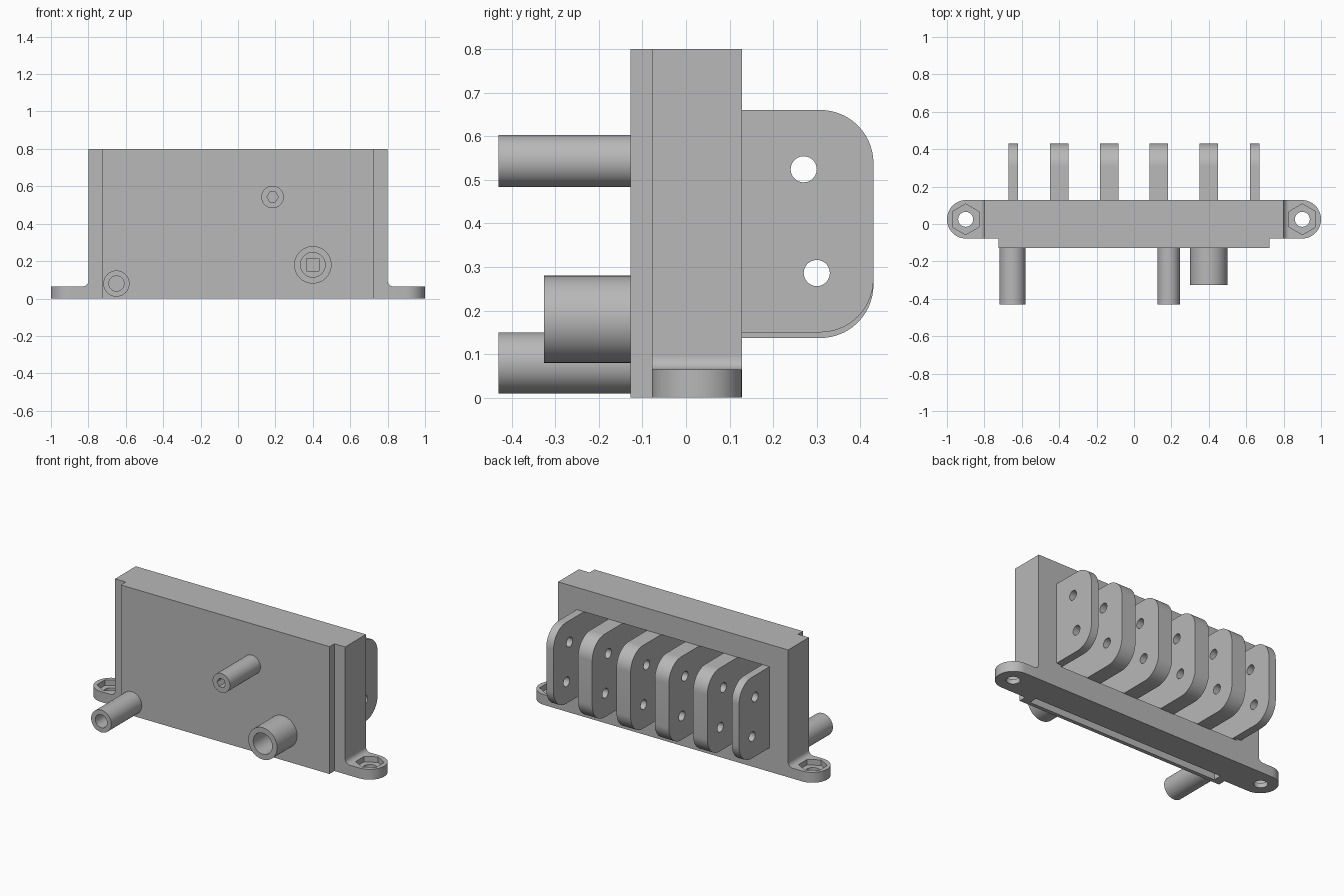
import bpy
import bmesh
from math import cos, sin, pi, radians

cube = bpy.data.objects.get("Cube")
if cube:
    bpy.data.objects.remove(cube, do_unlink=True)

grey = bpy.data.materials.new("plain_grey")
grey.use_nodes = True
grey.diffuse_color = (0.48, 0.48, 0.48, 1)
shader = next(n for n in grey.node_tree.nodes if n.type == "BSDF_PRINCIPLED")
shader.inputs["Base Color"].default_value = grey.diffuse_color
parts = []


def arc(cx, cy, r, start, end, steps):
    return [(cx + r * cos(radians(start + (end - start) * i / steps)),
             cy + r * sin(radians(start + (end - start) * i / steps)))
            for i in range(steps + 1)]


def ring(cx, cy, r, sides=40, turn=0):
    return arc(cx, cy, r, turn, turn + 360, sides)[:-1]


def rect(u0, u1, v0, v1):
    return [(u0, v0), (u1, v0), (u1, v1), (u0, v1)]


def prism(name, outline, axis, a, b):
    """Extrude a flat outline along one axis from a to b."""
    place = {"X": lambda u, v, w: (w, u, v),
             "Y": lambda u, v, w: (u, w, v),
             "Z": lambda u, v, w: (u, v, w)}[axis]
    bm = bmesh.new()
    low = [bm.verts.new(place(u, v, a)) for u, v in outline]
    high = [bm.verts.new(place(u, v, b)) for u, v in outline]
    bm.faces.new(low)
    bm.faces.new(high)
    for i in range(len(low)):
        j = (i + 1) % len(low)
        bm.faces.new((low[i], low[j], high[j], high[i]))
    bmesh.ops.recalc_face_normals(bm, faces=bm.faces)
    mesh = bpy.data.meshes.new(name)
    bm.to_mesh(mesh)
    bm.free()
    mesh.materials.append(grey)
    obj = bpy.data.objects.new(name, mesh)
    bpy.context.collection.objects.link(obj)
    parts.append(obj)
    return obj


def cut(target, outline, axis, a, b):
    """Subtract a prism from the target."""
    tool = prism("cutter", outline, axis, a, b)
    tool.hide_render = True
    mod = target.modifiers.new("cut", "BOOLEAN")
    mod.operation = "DIFFERENCE"
    mod.solver = "EXACT"
    mod.object = tool
    with bpy.context.temp_override(object=target, active_object=target):
        bpy.ops.object.modifier_apply(modifier=mod.name)
    parts.remove(tool)
    bpy.data.objects.remove(tool, do_unlink=True)


FRONT, INNER, STEP, BACK = -0.127, -0.103, -0.078, 0.128
HEIGHT = 0.8

# Frame with a stepped front, a slot open below and a window behind
frame = prism("frame", [(-0.8, STEP), (-0.725, STEP), (-0.725, INNER), (0.725, INNER),
                        (0.725, STEP), (0.8, STEP), (0.8, BACK), (-0.8, BACK)],
              "Z", 0, HEIGHT)
cut(frame, rect(-0.67, 0.67, -0.2, -0.05), "Z", -0.1, 0.7)
cut(frame, rect(-0.64, 0.64, 0.14, 0.66), "Y", -0.2, 0.2)

# Front cover plate with a square hole
cover = prism("front_cover", rect(-0.725, 0.725, 0, HEIGHT), "Y", FRONT, INNER)
cut(cover, rect(0.367, 0.433, 0.147, 0.213), "Y", -0.2, 0)

# Mounting ears with a nut pocket, a bolt hole and a fillet to the frame
MID = (STEP + BACK) / 2
R = (BACK - STEP) / 2
for side, label in ((1, "left"), (-1, "right")):
    shape = [(0.8, STEP)] + arc(1 - R, MID, R, -90, 90, 24) + [(0.8, BACK)]
    ear = prism(label + "_ear", [(side * x, y) for x, y in shape], "Z", 0, 0.065)
    cut(ear, ring(side * 0.9, MID, 0.082, 6, 30), "Z", 0.03, 0.1)
    cut(ear, ring(side * 0.9, MID, 0.04), "Z", -0.1, 0.1)
    fillet = [(0.8, 0.065)] + arc(0.83, 0.095, 0.03, 270, 180, 8)
    prism(label + "_ear_fillet", [(side * x, z) for x, z in fillet], "Y", STEP, BACK)

# Row of rounded blades, the outer two at half thickness
for n, x in enumerate((-0.645, -0.4, -0.133, 0.133, 0.4, 0.645)):
    outer = n in (0, 5)
    half = 0.025 if outer else 0.049
    bottom = 0.15 if outer else 0.137
    r = 0.122
    outline = ([(INNER, 0.66), (INNER, bottom)]
               + arc(0.43 - r, bottom + r, r, -90, 0, 14)
               + arc(0.43 - r, 0.66 - r, r, 0, 90, 14))
    blade = prism("blade_%d" % (n + 1), outline, "X", x - half, x + half)
    for y, z in ((0.27, 0.524), (0.3, 0.286)):
        cut(blade, ring(y, z, 0.03, 28), "X", x - 0.1, x + 0.1)

# Hollow posts on the cover: x, z, radius, tip, bore radius, bore sides
for name, x, z, r, tip, bore, sides in (
        ("corner_post", -0.65, 0.08, 0.07, -0.43, 0.041, 32),
        ("upper_post", 0.185, 0.543, 0.06, -0.43, 0.03, 6),
        ("wide_post", 0.4, 0.18, 0.1, -0.326, 0.066, 40)):
    post = prism(name, ring(x, z, r, 48), "Y", tip, FRONT)
    cut(post, ring(x, z, bore, sides), "Y", tip - 0.1, 0)

# Smooth the round walls and keep the edges sharp
bpy.ops.object.select_all(action="DESELECT")
for obj in parts:
    obj.select_set(True)
bpy.context.view_layer.objects.active = frame
bpy.ops.object.shade_smooth_by_angle(angle=pi / 6)
